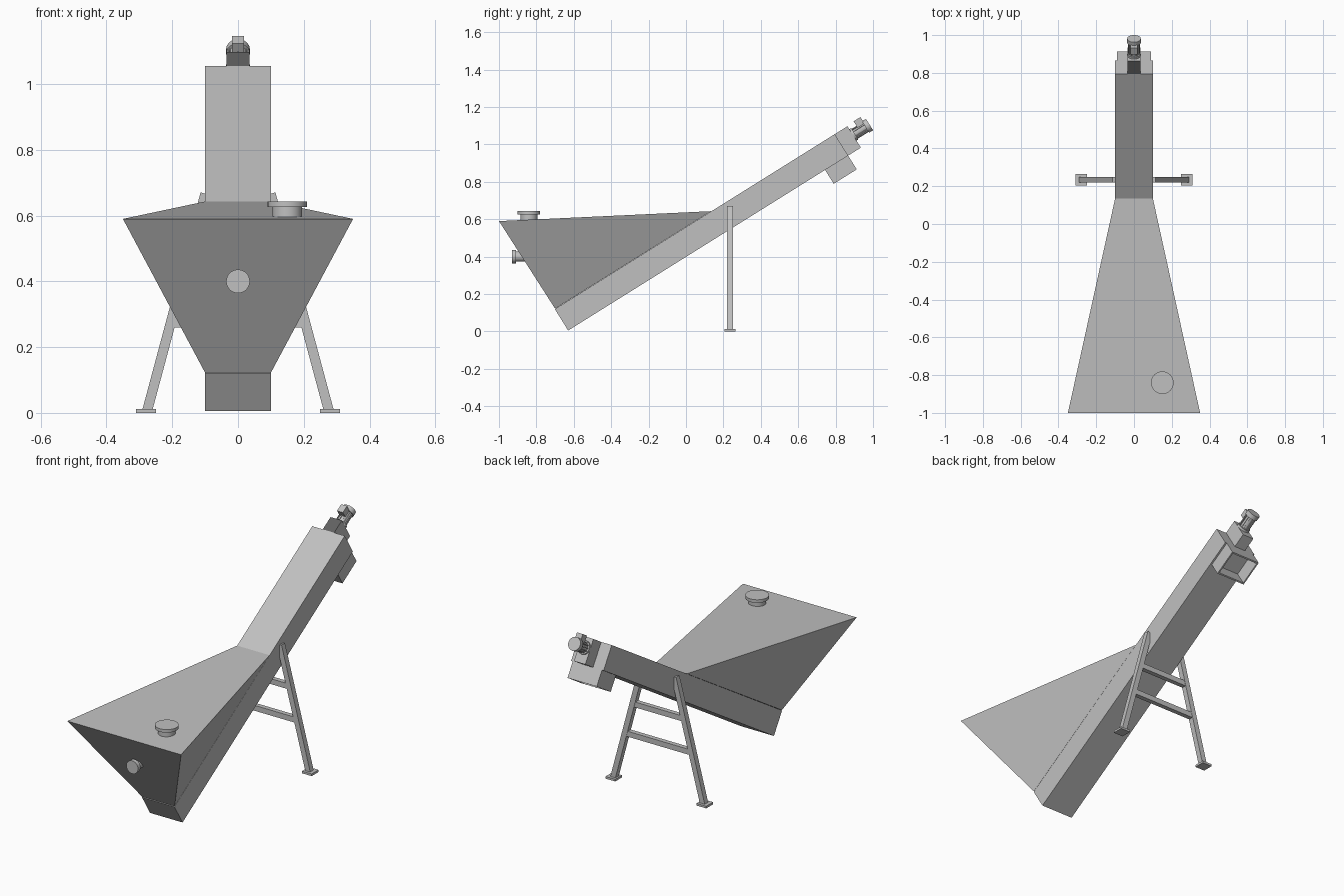
import bpy, bmesh, math
from mathutils import Matrix, Vector

cube = bpy.data.objects.get("Cube")
if cube:
    bpy.data.objects.remove(cube, do_unlink=True)


def material(name, value):
    m = bpy.data.materials.new(name)
    m.use_nodes = True
    colour = (value, value, value, 1)
    m.diffuse_color = colour
    m.node_tree.nodes["Principled BSDF"].inputs["Base Color"].default_value = colour
    return m


steel = material("steel grey", 0.53)
dark = material("dark grey", 0.12)

# Frame of the sloping conveyor: x across, y along, z out of its top
SLOPE = math.radians(32)
INCLINE = Matrix.Translation((0, -0.63, 0.005)) @ Matrix.Rotation(SLOPE, 4, 'X')
WORLD = Matrix.Identity(4)
LENGTH, DEPTH, HALF = 1.765, 0.135, 0.1


def finish(name, bm, frame=WORLD, smooth=False):
    bmesh.ops.recalc_face_normals(bm, faces=bm.faces)
    mesh = bpy.data.meshes.new(name)
    bm.to_mesh(mesh)
    bm.free()
    ob = bpy.data.objects.new(name, mesh)
    bpy.context.collection.objects.link(ob)
    ob.matrix_world = frame
    mesh.materials.append(steel)
    if smooth:
        bpy.ops.object.select_all(action='DESELECT')
        ob.select_set(True)
        bpy.context.view_layer.objects.active = ob
        bpy.ops.object.shade_smooth_by_angle(angle=math.radians(40))
    return ob


def box(name, low, high, frame=WORLD):
    low, high = Vector(low), Vector(high)
    bm = bmesh.new()
    place = Matrix.Translation((low + high) / 2) @ Matrix.Diagonal((*(high - low), 1))
    bmesh.ops.create_cube(bm, size=1, matrix=place)
    return finish(name, bm, frame)


def turned(name, base, axis, sections, frame=WORLD):
    """Stack of cylinders along an axis; sections are (start, end, radius)."""
    bm = bmesh.new()
    axis = Vector(axis)
    turn = axis.to_track_quat('Z', 'Y').to_matrix().to_4x4()
    for start, end, radius in sections:
        centre = Vector(base) + axis * (start + end) / 2
        bmesh.ops.create_cone(bm, cap_ends=True, segments=32, radius1=radius,
                              radius2=radius, depth=end - start,
                              matrix=Matrix.Translation(centre) @ turn)
    return finish(name, bm, frame, smooth=True)


# Inclined trough
box("conveyor_trough", (-HALF, 0, 0), (HALF, LENGTH, DEPTH), INCLINE)

# Flared hopper wedge
bm = bmesh.new()
for half, y, z in ((HALF, -0.70, 0.122), (0.35, -1.0, 0.59), (HALF, 0.135, 0.643)):
    for side in (-1, 1):
        bm.verts.new((side * half, y, z))
a, b, c, d, e, f = bm.verts
for face in ((a, b, d, c), (c, d, f, e), (a, c, e), (b, f, d), (a, e, f, b)):
    bm.faces.new(face)
finish("hopper", bm)

# Inlet on the hopper lid and port on its front
turned("lid_inlet", (0.15, -0.84, 0.58), (0, 0, 1),
       ((0, 0.047, 0.045), (0.046, 0.063, 0.06)))
turned("front_port", (0, -0.85, 0.4), (0, -1, 0),
       ((0, 0.06, 0.027), (0.058, 0.08, 0.036)))

# Open discharge chute under the upper end
bm = bmesh.new()
start, drop, wide, wall = LENGTH - 0.145, 0.087, 0.09, 0.008
rings = []
for inset in (0, wall):
    for z in (0, -drop):
        rings.append([bm.verts.new((x * (wide - inset), y, z)) for x, y in (
            (-1, start + inset), (1, start + inset),
            (1, LENGTH - inset), (-1, LENGTH - inset))])
outer_top, outer_low, inner_top, inner_low = rings
for p, q in ((outer_top, outer_low), (outer_low, inner_low),
             (inner_low, inner_top), (inner_top, outer_top)):
    for i in range(4):
        j = (i + 1) % 4
        bm.faces.new((p[i], p[j], q[j], q[i]))
finish("discharge_chute", bm, INCLINE)

# Gearbox with a dark top face
gear_end = LENGTH + 0.08
gearbox = box("gearbox", (-0.035, LENGTH, 0), (0.035, gear_end, DEPTH), INCLINE)
gearbox.data.materials.append(dark)
for p in gearbox.data.polygons:
    p.material_index = int(p.normal.z > 0.9)

# Motor with flange, fan cover, cooling ribs and terminal box
motor_z = 0.08
turned("motor", (0, gear_end, motor_z), (0, 1, 0),
       ((0, 0.012, 0.036), (0.01, 0.085, 0.027), (0.08, 0.105, 0.036)), INCLINE)
bm = bmesh.new()
for i in range(12):
    spin = Matrix.Rotation(i * math.tau / 12, 4, 'Y')
    place = (Matrix.Translation((0, gear_end + 0.045, motor_z)) @ spin
             @ Matrix.Translation((0, 0, 0.027)) @ Matrix.Diagonal((0.004, 0.08, 0.008, 1)))
    bmesh.ops.create_cube(bm, size=1, matrix=place)
finish("motor_ribs", bm, INCLINE)
box("terminal_box", (-0.018, gear_end + 0.042, motor_z),
    (0.018, gear_end + 0.085, 0.14), INCLINE)

# Splayed support legs with feet and two crossbars
LEG_Y, THICK, SPLAY = 0.235, 0.015, math.radians(15)


def leg_x(z):
    return 0.278 - z * math.tan(SPLAY)


for side, label in ((1, "left"), (-1, "right")):
    lean = (Matrix.Translation((side * leg_x(0.005), LEG_Y, 0.005))
            @ Matrix.Rotation(-side * SPLAY, 4, 'Y'))
    box(label + "_leg", (-THICK, -THICK, 0), (THICK, THICK, 0.685), lean)
    x = side * 0.28
    box(label + "_foot", (x - 0.03, LEG_Y - 0.03, 0), (x + 0.03, LEG_Y + 0.03, 0.012))

for name, z in (("lower_crossbar", 0.275), ("upper_crossbar", 0.45)):
    half = leg_x(z)
    box(name, (-half, LEG_Y - 0.013, z - THICK), (half, LEG_Y + 0.013, z + THICK))
